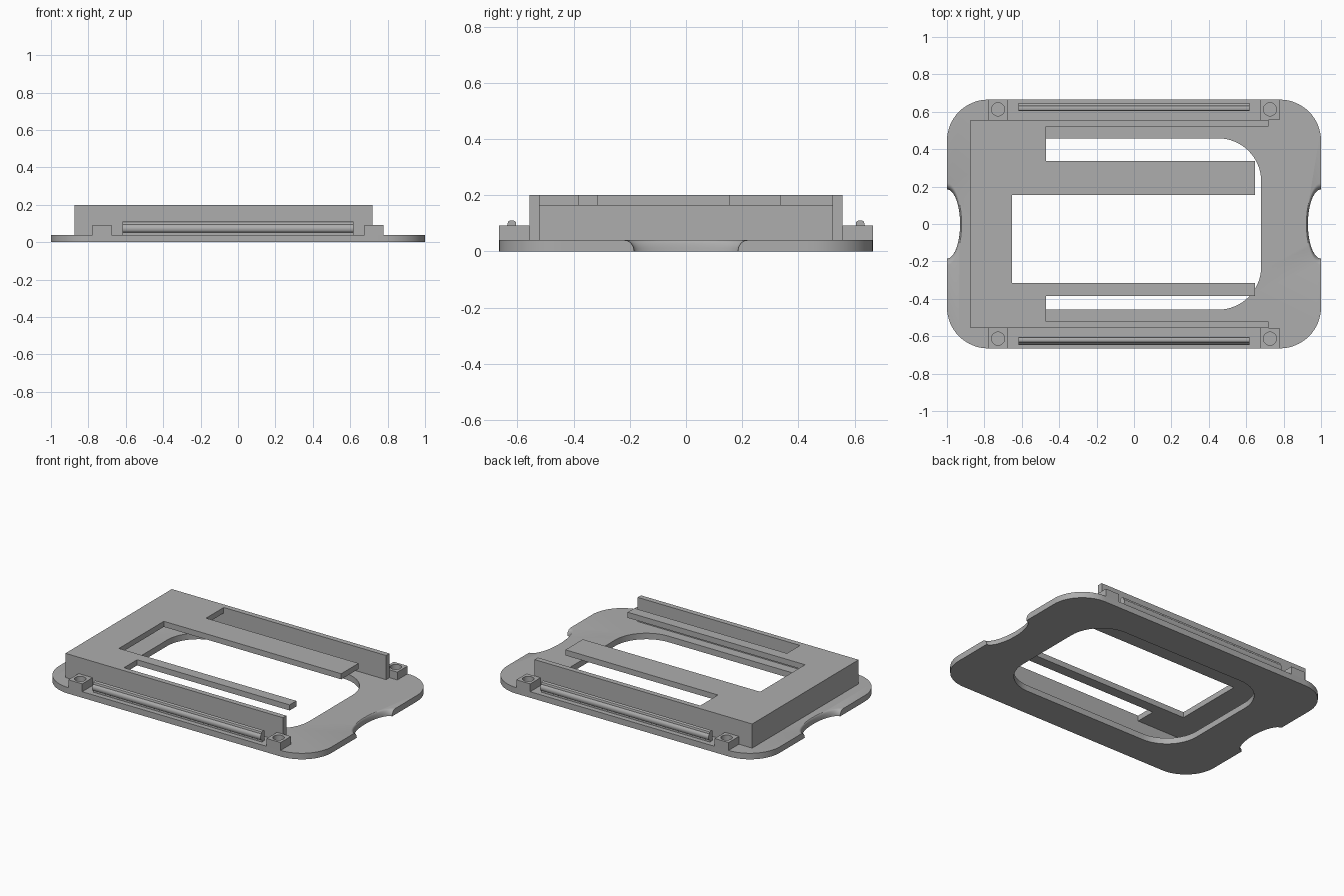
import bpy, bmesh, math

if "Cube" in bpy.data.objects:
    bpy.data.objects.remove(bpy.data.objects["Cube"])

grey = bpy.data.materials.new("plain_grey")
grey.diffuse_color = (0.42, 0.42, 0.42, 1)
grey.use_nodes = True
grey.node_tree.nodes["Principled BSDF"].inputs["Base Color"].default_value = grey.diffuse_color


def make(name, bm):
    bmesh.ops.recalc_face_normals(bm, faces=bm.faces)
    me = bpy.data.meshes.new(name)
    bm.to_mesh(me)
    bm.free()
    me.materials.append(grey)
    ob = bpy.data.objects.new(name, me)
    bpy.context.collection.objects.link(ob)
    return ob


def loft(name, rings):
    """Skin a stack of closed rings and cap both ends."""
    bm = bmesh.new()
    vs = [[bm.verts.new(p) for p in r] for r in rings]
    n = len(vs[0])
    for a, b in zip(vs, vs[1:]):
        for i in range(n):
            j = (i + 1) % n
            bm.faces.new((a[i], a[j], b[j], b[i]))
    bm.faces.new(vs[0][::-1])
    bm.faces.new(vs[-1])
    return make(name, bm)


def prism(name, pts, z0, z1):
    return loft(name, [[(x, y, z) for x, y in pts] for z in (z0, z1)])


def box(name, x0, x1, y0, y1, z0, z1):
    return prism(name, [(x0, y0), (x1, y0), (x1, y1), (x0, y1)], z0, z1)


def ellipse(cx, cy, rx, ry, n):
    return [(cx + rx * math.cos(2 * math.pi * i / n),
             cy + ry * math.sin(2 * math.pi * i / n)) for i in range(n)]


def rounded(hx, hy, r, n=16):
    pts = []
    for k, (sx, sy) in enumerate(((1, 1), (-1, 1), (-1, -1), (1, -1))):
        for i in range(n + 1):
            a = math.pi / 2 * (k + i / n)
            pts.append((sx * (hx - r) + r * math.cos(a),
                        sy * (hy - r) + r * math.sin(a)))
    return pts


def cut(ob, *cutters):
    for c in cutters:
        m = ob.modifiers.new("cut", 'BOOLEAN')
        m.operation, m.solver, m.object = 'DIFFERENCE', 'EXACT', c
        dg = bpy.context.evaluated_depsgraph_get()
        me = bpy.data.meshes.new_from_object(ob.evaluated_get(dg))
        ob.modifiers.clear()
        ob.data = me
        bpy.data.objects.remove(c)


# Base plate with a rounded window and a scooped finger notch at each end
base = prism("base_plate", rounded(1.0, 0.665, 0.22), 0, 0.04)
cut(base, prism("window_cutter", rounded(0.68, 0.458, 0.23), -0.1, 0.1))
for s in (-1, 1):
    rings = []
    for t in (-0.5, 0, 0.3, 0.5, 0.7, 0.85, 0.95, 1.0):
        flare = 1 - math.sqrt(1 - max(t, 0) ** 2)
        rings.append([(x, y, 0.04 * t) for x, y in
                      ellipse(s, 0, 0.07 + 0.008 * flare, 0.185 + 0.035 * flare, 64)])
    rings.append([(x, y, 0.1) for x, y, z in rings[-1]])
    cut(base, loft("notch_cutter", rings))

# Hollow cover, open at the right, with a window, two slots and two arms
cover = box("cover", -0.875, 0.72, -0.557, 0.557, 0.04, 0.2)
cut(cover,
    box("cavity_cutter", -0.84, 0.9, -0.522, 0.522, 0, 0.163),
    box("end_cutter", 0.648, 0.9, -0.522, 0.522, 0, 0.3),
    box("middle_cutter", -0.652, 0.8, -0.315, 0.155, 0.1, 0.3),
    box("back_slot_cutter", -0.47, 0.8, 0.337, 0.522, 0.1, 0.3),
    box("front_slot_cutter", -0.47, 0.8, -0.522, -0.385, 0.1, 0.3))

# Side rails and drilled corner posts
profile = [(0.604, 0.04), (0.604, 0.1), (0.607, 0.107), (0.613, 0.11),
           (0.626, 0.11), (0.632, 0.107), (0.635, 0.1), (0.635, 0.094),
           (0.642, 0.088), (0.646, 0.08), (0.647, 0.072), (0.645, 0.062),
           (0.64, 0.055), (0.632, 0.052), (0.632, 0.04)]
smooth = [base]
for s, side in ((-1, "front"), (1, "back")):
    smooth.append(loft(side + "_rail", [[(x, s * y, z) for y, z in profile]
                                        for x in (-0.617, 0.617)]))
    for e, end in ((-1, "left"), (1, "right")):
        xs = sorted((e * 0.676, e * 0.778))
        ys = sorted((s * 0.557, s * 0.665))
        post = box(f"{side}_{end}_post", *xs, *ys, 0.04, 0.092)
        cut(post, prism("hole_cutter", ellipse(e * 0.727, s * 0.613, 0.035, 0.035, 32), 0.045, 0.2))
        smooth.append(post)

# Smooth the curved parts, keeping the edges sharp
bpy.ops.object.select_all(action='DESELECT')
for ob in smooth:
    ob.select_set(True)
bpy.context.view_layer.objects.active = base
bpy.ops.object.shade_smooth_by_angle(angle=math.radians(30))
